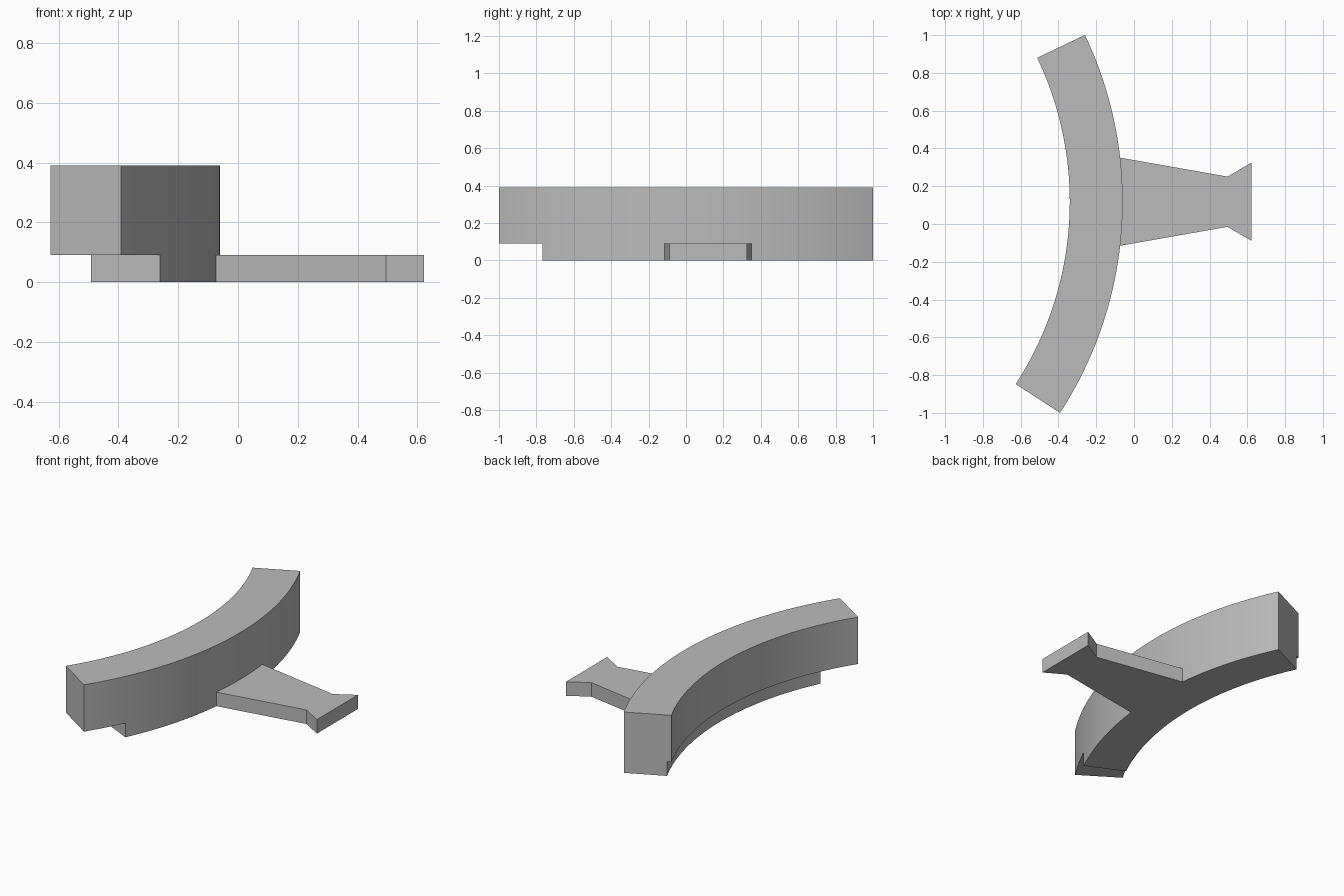
import bpy, bmesh
from math import sin, cos, radians

if "Cube" in bpy.data.objects:
    bpy.data.objects.remove(bpy.data.objects["Cube"], do_unlink=True)

grey = bpy.data.materials.new("plain grey")
grey.use_nodes = True
color = (0.5, 0.5, 0.5, 1)
grey.diffuse_color = color
grey.node_tree.nodes["Principled BSDF"].inputs["Base Color"].default_value = color

# Shared centre of the curved parts
CX, CY = -2.11, 0.118
OUTER = 2.05


def arc(radius, start, end, steps):
    """Points along an arc, angles in degrees."""
    angles = [radians(start + (end - start) * i / steps) for i in range(steps + 1)]
    return [(CX + radius * cos(a), CY + radius * sin(a)) for a in angles]


def prism(name, outline, bottom, top):
    """Extrude a counter-clockwise outline between two heights."""
    bm = bmesh.new()
    base = bm.faces.new([bm.verts.new((x, y, bottom)) for x, y in outline])
    grown = bmesh.ops.extrude_face_region(bm, geom=[base], use_keep_orig=True)
    raised = [v for v in grown["geom"] if isinstance(v, bmesh.types.BMVert)]
    bmesh.ops.translate(bm, verts=raised, vec=(0, 0, top - bottom))
    bmesh.ops.recalc_face_normals(bm, faces=bm.faces)
    mesh = bpy.data.meshes.new(name)
    bm.to_mesh(mesh)
    bm.free()
    mesh.materials.append(grey)
    obj = bpy.data.objects.new(name, mesh)
    bpy.context.collection.objects.link(obj)
    bpy.ops.object.select_all(action="DESELECT")
    obj.select_set(True)
    bpy.context.view_layer.objects.active = obj
    bpy.ops.object.shade_smooth_by_angle(angle=radians(20))
    return obj


# Tall curved block, longer at the front end
prism("curved_block",
      arc(OUTER, -33.05, 25.5, 48) + arc(1.77, 25.5, -33.05, 48),
      0.09, 0.39)

# Thin curved base with the flared tab growing out of its outer side
tab = [(0.495, -0.133), (0.622, -0.207), (0.622, 0.207), (0.495, 0.133)]
prism("base_with_flared_tab",
      arc(OUTER, -25.6, -6.53, 16)
      + [(x, CY + y) for x, y in tab]
      + arc(OUTER, 6.53, 25.5, 16)
      + arc(1.795, 25.5, -25.6, 40),
      0, 0.09)
